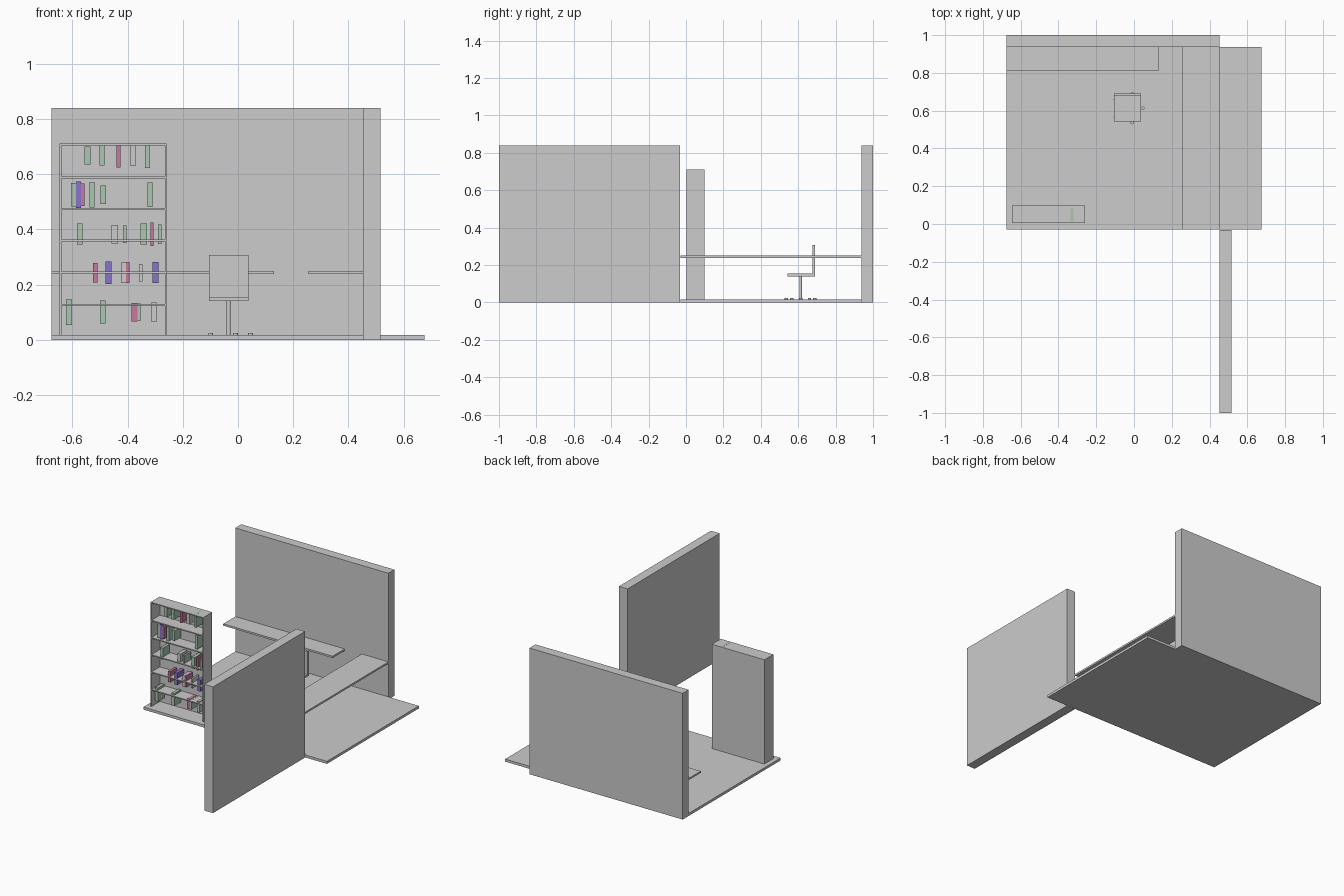
import bpy
import math


def material(name, rgb):
    m = bpy.data.materials.new(name)
    m.diffuse_color = (*rgb, 1)
    return m


GREY = material("plain grey", (0.604, 0.604, 0.604))
COLOURS = {
    "w": GREY,
    "g": material("pale green", (0.41, 0.58, 0.43)),
    "p": material("dusty pink", (0.58, 0.19, 0.35)),
    "v": material("violet", (0.25, 0.17, 0.60)),
}


def box(name, x, y, z, mat=GREY):
    """Box from (min, max) ranges on each axis."""
    verts = [(a, b, c) for a in x for b in y for c in z]
    faces = [(0, 1, 3, 2), (4, 6, 7, 5), (0, 4, 5, 1),
             (2, 3, 7, 6), (0, 2, 6, 4), (1, 5, 7, 3)]
    me = bpy.data.meshes.new(name)
    me.from_pydata(verts, [], faces)
    me.materials.append(mat)
    ob = bpy.data.objects.new(name, me)
    bpy.context.collection.objects.link(ob)
    return ob


def cylinder(name, x, y, z0, z1, radius):
    bpy.ops.mesh.primitive_cylinder_add(
        vertices=24, radius=radius, depth=z1 - z0, location=(x, y, (z0 + z1) / 2))
    ob = bpy.context.object
    ob.name = name
    ob.data.materials.append(GREY)
    bpy.ops.object.shade_smooth_by_angle()


# Room shell
box("floor", (-0.676, 0.676), (-0.03, 0.937), (0, 0.017))
box("back_wall", (-0.676, 0.452), (0.937, 1.0), (0, 0.84))
box("side_wall", (0.452, 0.516), (-1.0, -0.031), (0, 0.84))

# Desk tops
box("back_desk", (-0.676, 0.13), (0.81, 0.937), (0.238, 0.25))
box("side_desk", (0.256, 0.452), (-0.03, 0.937), (0.238, 0.25))

# Bookcase shell and shelves
L, R, F, B, TOP = -0.646, -0.259, 0.004, 0.098, 0.711
box("bookcase_back", (L, R), (B - 0.006, B), (0.017, TOP))
box("bookcase_left", (L, L + 0.006), (F, B - 0.006), (0.017, TOP))
box("bookcase_right", (R - 0.006, R), (F, B - 0.006), (0.017, TOP))
for z in (0.127, 0.244, 0.359, 0.473, 0.588, TOP - 0.0035):
    box("shelf", (L + 0.006, R - 0.006), (F, B - 0.006), (z - 0.0035, z + 0.0035))

# Books: centre height of each row, then (left x, width, height, colour)
ROWS = {
    0.667: [(-.556, .022, .065, "g"), (-.502, .018, .072, "g"), (-.440, .015, .085, "p"),
            (-.391, .022, .072, "w"), (-.337, .018, .089, "g")],
    0.526: [(-.605, .018, .085, "g"), (-.587, .018, .096, "v"), (-.569, .013, .082, "p"),
            (-.538, .018, .092, "g"), (-.498, .020, .067, "g"), (-.328, .018, .089, "g")],
    0.383: [(-.583, .020, .076, "g"), (-.458, .023, .067, "w"), (-.417, .013, .063, "g"),
            (-.353, .023, .076, "g"), (-.317, .011, .085, "p"), (-.290, .013, .071, "g")],
    0.243: [(-.525, .016, .071, "p"), (-.480, .022, .080, "v"), (-.424, .018, .073, "w"),
            (-.406, .013, .076, "p"), (-.359, .013, .063, "w"), (-.310, .022, .076, "v")],
    0.100: [(-.623, .022, .091, "g"), (-.500, .020, .083, "g"), (-.386, .022, .067, "p"),
            (-.364, .011, .063, "g"), (-.313, .018, .072, "w")],
}
for z, row in ROWS.items():
    for x, w, h, c in row:
        box("book", (x, x + w), (0.016, 0.085), (z - h / 2, z + h / 2), COLOURS[c])

# Swivel chair
CX, CY = -0.034, 0.613
box("chair_seat", (-0.105, 0.038), (0.542, 0.691), (0.140, 0.154))
box("chair_backrest", (-0.105, 0.038), (0.677, 0.691), (0.154, 0.308))
cylinder("chair_stem", CX, CY, 0.017, 0.140, 0.0075)
for i in range(5):
    a = math.radians(72 * i)
    cylinder("chair_foot", CX + 0.08 * math.cos(a), CY + 0.08 * math.sin(a),
             0.008, 0.025, 0.009)
